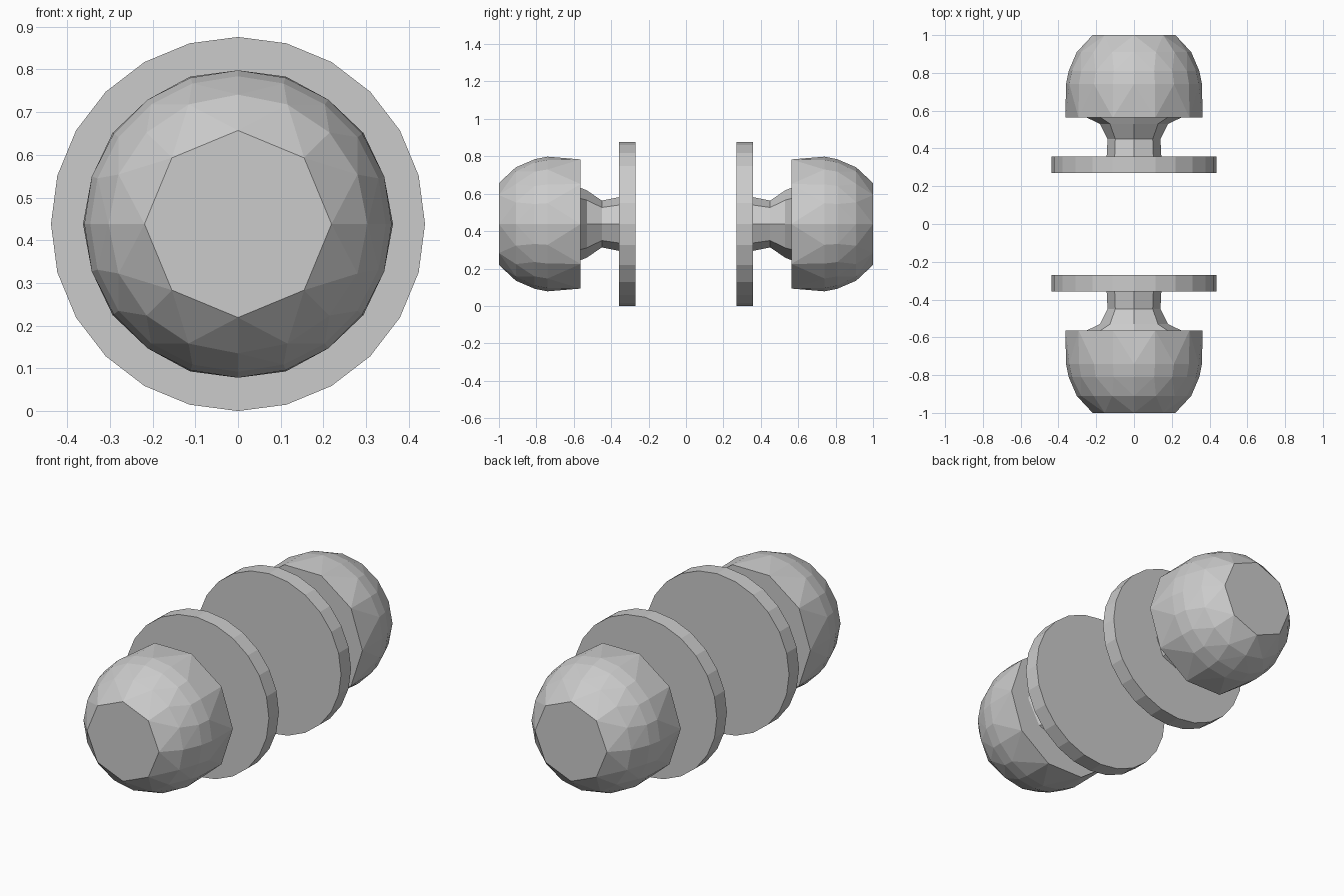
import bpy, bmesh, math

if "Cube" in bpy.data.objects:
    bpy.data.objects.remove(bpy.data.objects["Cube"])

CZ = 0.438  # height of the shared axis


def ring(bm, y, rx, rz, n):
    """Polygon of n points around the y axis, first point at +x."""
    return [bm.verts.new((rx * math.cos(2 * math.pi * i / n), y,
                          CZ + rz * math.sin(2 * math.pi * i / n))) for i in range(n)]


def finish(bm, name):
    bmesh.ops.recalc_face_normals(bm, faces=bm.faces[:])
    mesh = bpy.data.meshes.new(name)
    bm.to_mesh(mesh)
    bm.free()
    obj = bpy.data.objects.new(name, mesh)
    bpy.context.collection.objects.link(obj)
    # identical part on the other side of the door
    pivot = obj.modifiers.new("other_side", 'MIRROR')
    pivot.use_axis = (False, True, False)
    pivot.use_mirror_merge = False
    return obj


def lathe(name, profile, n):
    """Closed faceted body through rings (y, rx, rz)."""
    bm = bmesh.new()
    rings = [ring(bm, y, rx, rz, n) for y, rx, rz in profile]
    for a, b in zip(rings, rings[1:]):
        for i in range(n):
            j = (i + 1) % n
            bm.faces.new((a[i], a[j], b[j], b[i]))
    bm.faces.new(rings[0])
    bm.faces.new(rings[-1])
    return finish(bm, name)


# Round backing plates
lathe("backplate", [(-0.27, 0.438, 0.438), (-0.357, 0.438, 0.438)], 24)

# Pinched necks flaring into the knob
lathe("neck", [(-0.35, 0.145, 0.145), (-0.45, 0.14, 0.125),
               (-0.53, 0.18, 0.18), (-0.568, 0.26, 0.195)], 8)

# Faceted knobs: hull around rings of differing side counts
bm = bmesh.new()
for y, r, n in [(-0.563, 0.363, 10), (-0.74, 0.36, 20), (-0.81, 0.346, 20),
                (-0.91, 0.303, 16), (-1.0, 0.219, 8)]:
    ring(bm, y, r, r, n)
hull = bmesh.ops.convex_hull(bm, input=bm.verts[:])
loose = [v for v in bm.verts if not v.link_faces]
bmesh.ops.delete(bm, geom=loose, context='VERTS')
bmesh.ops.dissolve_limit(bm, angle_limit=math.radians(0.5),
                         verts=bm.verts[:], edges=bm.edges[:])
finish(bm, "knob")
